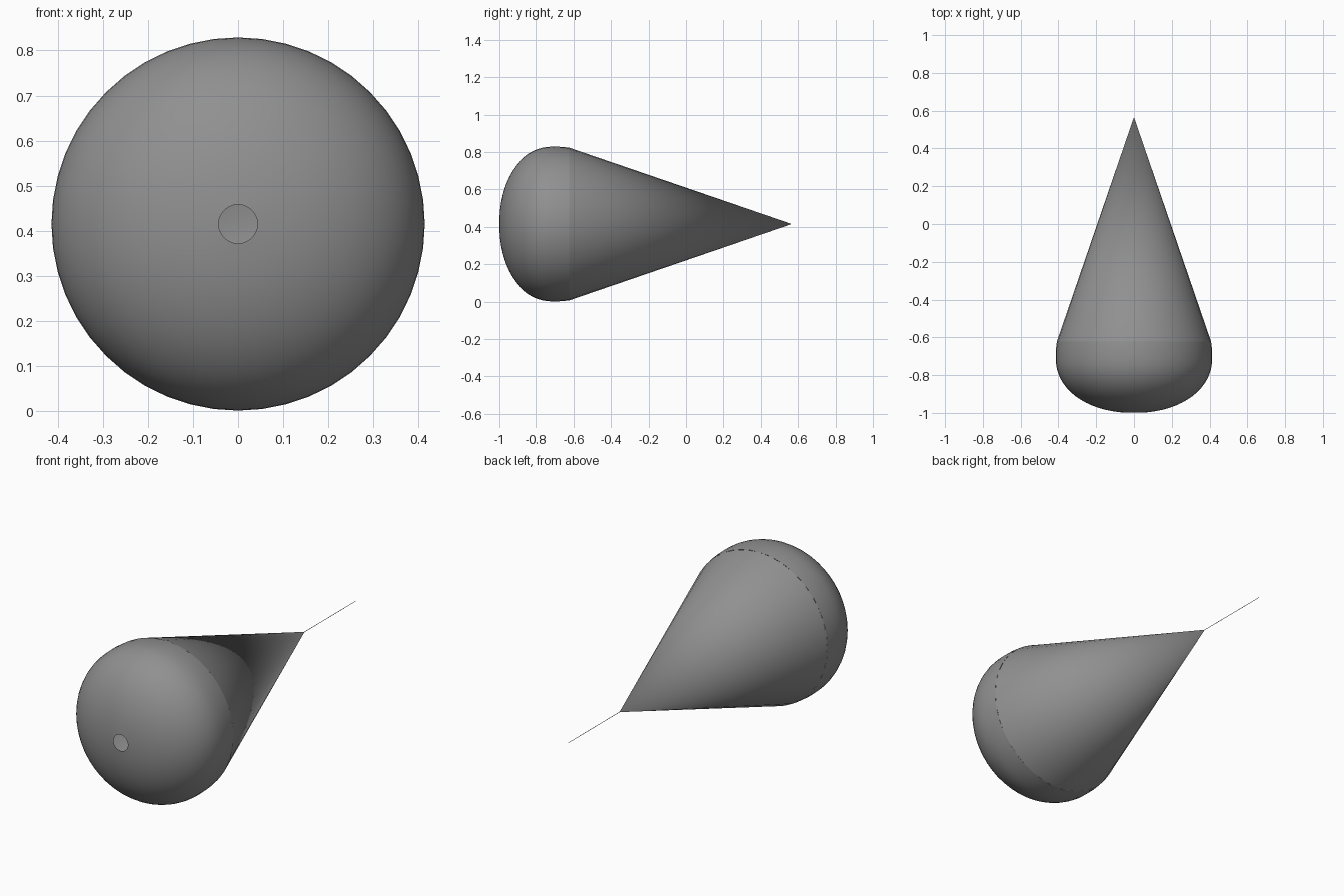
import bpy, bmesh
from math import sin, cos, pi, radians

if "Cube" in bpy.data.objects:
    bpy.data.objects.remove(bpy.data.objects["Cube"])

CENTRE_Z = 0.415

grey = bpy.data.materials.new("dark_grey")
grey.diffuse_color = (0.28, 0.28, 0.28, 1)
grey.use_nodes = True
grey.node_tree.nodes["Principled BSDF"].inputs["Base Color"].default_value = grey.diffuse_color


def lathe(name, profile, sides):
    """Spin (radius, y) points around the long axis, leaving the ends open."""
    bm = bmesh.new()
    rings = []
    for r, y in profile:
        if r == 0:
            rings.append([bm.verts.new((0, y, CENTRE_Z))] * sides)
        else:
            rings.append([bm.verts.new((r * cos(2 * pi * i / sides), y,
                                        CENTRE_Z + r * sin(2 * pi * i / sides)))
                          for i in range(sides)])
    for a, b in zip(rings, rings[1:]):
        for i in range(sides):
            j = (i + 1) % sides
            bm.faces.new(list(dict.fromkeys([a[i], b[i], b[j], a[j]])))
    bmesh.ops.recalc_face_normals(bm, faces=bm.faces)
    mesh = bpy.data.meshes.new(name)
    bm.to_mesh(mesh)
    bm.free()
    mesh.materials.append(grey)
    obj = bpy.data.objects.new(name, mesh)
    bpy.context.collection.objects.link(obj)
    bpy.ops.object.select_all(action='DESELECT')
    obj.select_set(True)
    bpy.context.view_layer.objects.active = obj
    bpy.ops.object.shade_smooth_by_angle(angle=radians(35))
    return obj


# Rounded head with a small open hole at the front
steps = 16
head = [(0.043, -0.999)]
for k in range(1, steps):
    t = 0.08 + (pi / 2 - 0.08) * k / steps
    head.append((0.414 * sin(t) ** 0.943, -0.71 - 0.29 * cos(t) ** 0.943))
head += [(0.414, -0.71), (0.4135, -0.68), (0.4115, -0.65), (0.408, -0.622)]
lathe("rounded_head", head, 48)

# Long tapering point, more coarsely faceted than the head
lathe("tapered_point", [(0.408, -0.622), (0, 0.566)], 36)

# Hair-thin line running on from the tip
lathe("thread", [(0.0012, 0.558), (0.0012, 1.0), (0, 1.0)], 6)
